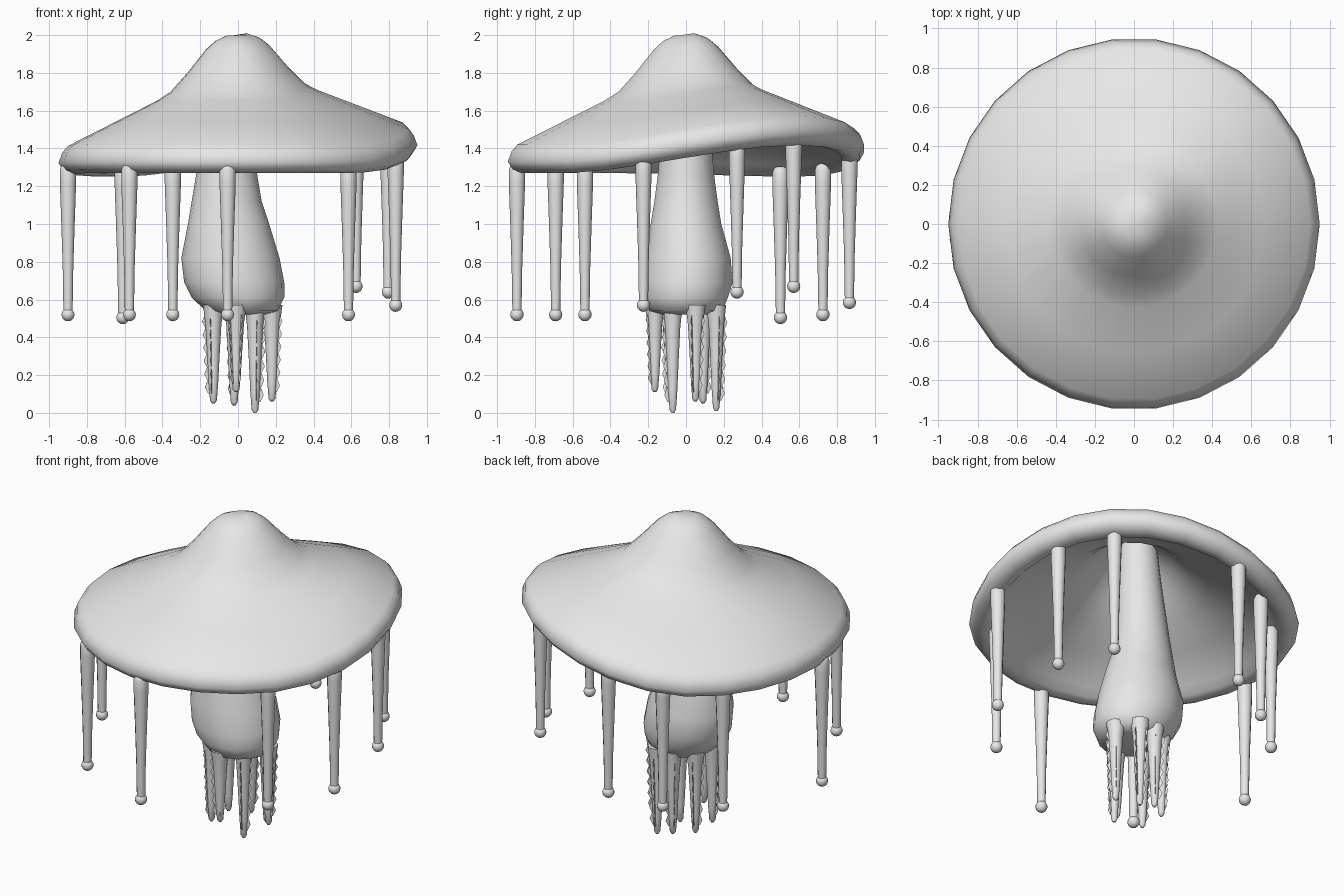
import bpy, bmesh, math
from mathutils import Matrix, Vector

if "Cube" in bpy.data.objects:
    bpy.data.objects.remove(bpy.data.objects["Cube"])

grey = bpy.data.materials.new("pale_grey")
grey.diffuse_color = (0.8, 0.8, 0.8, 1)
grey.use_nodes = True
grey.node_tree.nodes["Principled BSDF"].inputs["Base Color"].default_value = grey.diffuse_color


def finish(name, bm, angle=60):
    bmesh.ops.recalc_face_normals(bm, faces=bm.faces)
    me = bpy.data.meshes.new(name)
    bm.to_mesh(me)
    bm.free()
    me.materials.append(grey)
    ob = bpy.data.objects.new(name, me)
    bpy.context.collection.objects.link(ob)
    bpy.ops.object.select_all(action='DESELECT')
    ob.select_set(True)
    bpy.context.view_layer.objects.active = ob
    bpy.ops.object.shade_smooth_by_angle(angle=math.radians(angle))
    return ob


def loft(bm, rings, n):
    """Closed tube through (cx, cy, z, rx, ry) rings."""
    loops = []
    for cx, cy, z, rx, ry in rings:
        loops.append([bm.verts.new((cx + rx * math.cos(2 * math.pi * i / n),
                                    cy + ry * math.sin(2 * math.pi * i / n), z))
                      for i in range(n)])
    for a, b in zip(loops, loops[1:]):
        for i in range(n):
            j = (i + 1) % n
            bm.faces.new((a[i], a[j], b[j], b[i]))
    bm.faces.new(loops[0])
    bm.faces.new(loops[-1])


def lift(a):
    """The rim rises towards the back right and dips a little at the back left."""
    d = math.radians(42)
    return 0.155 * max(0, math.cos(a - d)) ** 2 - 0.02 * max(0, math.cos(a - math.radians(140))) ** 4


# cap: outer skin, rolled rim and hollow underside
profile = [(0.06, 1.998), (0.12, 1.97), (0.17, 1.925), (0.27, 1.80), (0.36, 1.70),
           (0.43, 1.655), (0.66, 1.54), (0.90, 1.42), (0.93, 1.385), (0.95, 1.33),
           (0.925, 1.29), (0.88, 1.27), (0.83, 1.285), (0.79, 1.33),
           (0.60, 1.44), (0.42, 1.55), (0.32, 1.63), (0.22, 1.73), (0.12, 1.81), (0.05, 1.83)]
bm = bmesh.new()
N = 26
loops = []
for r, z in profile:
    ring = []
    for i in range(N):
        a = 2 * math.pi * i / N
        ring.append(bm.verts.new((r * math.cos(a), r * math.sin(a), z + lift(a) * r / 0.93)))
    loops.append(ring)
for a, b in zip(loops, loops[1:]):
    for i in range(N):
        j = (i + 1) % N
        bm.faces.new((a[i], a[j], b[j], b[i]))
for ring, z in ((loops[0], 2.0), (loops[-1], 1.835)):
    c = bm.verts.new((0, 0, z))
    for i in range(N):
        bm.faces.new((ring[i], ring[(i + 1) % N], c))
finish("cap", bm)

# bulbous hanging body
bm = bmesh.new()
loft(bm, [(-0.03, 0, 1.83, 0.11, 0.11), (-0.04, 0, 1.60, 0.13, 0.125),
          (-0.06, 0, 1.27, 0.16, 0.15), (-0.06, 0, 1.12, 0.185, 0.17),
          (-0.05, 0, 1.0, 0.215, 0.19), (-0.04, 0.01, 0.82, 0.26, 0.23),
          (-0.02, 0.01, 0.69, 0.265, 0.24), (0.0, 0, 0.61, 0.245, 0.225),
          (0.02, 0, 0.54, 0.19, 0.195), (0.02, 0, 0.52, 0.12, 0.12)], 18)
finish("body", bm)

# outer tentacles with ball tips: (x, y, ball height)
outer = [(0.585, -0.535, 0.52), (0.835, -0.225, 0.57), (0.795, 0.27, 0.64),
         (0.625, 0.57, 0.67), (-0.06, 0.865, 0.585), (-0.345, 0.725, 0.52),
         (-0.61, 0.50, 0.505), (-0.90, -0.08, 0.52), (-0.575, -0.69, 0.52),
         (-0.055, -0.895, 0.52)]
for k, (x, y, z) in enumerate(outer):
    bm = bmesh.new()
    loft(bm, [(x, y, z + h, r, r) for h, r in
              ((0.0, 0.024), (0.25, 0.028), (0.5, 0.036), (0.70, 0.043),
               (0.765, 0.043), (0.79, 0.034), (0.80, 0.015))], 12)
    bmesh.ops.create_uvsphere(bm, u_segments=14, v_segments=10, radius=0.035,
                              matrix=Matrix.Translation((x, y, z)))
    finish(f"outer_tentacle_{k + 1}", bm)

# inner arms: tapered tubes with ragged frills, (x, y, tip height)
inner = [(0.09, 0.16, 0.01), (0.18, 0.05, 0.06), (0.09, -0.07, 0.0), (-0.01, -0.165, 0.11),
         (-0.13, -0.08, 0.05), (-0.13, 0.09, 0.05), (-0.02, 0.16, 0.04)]
for k, (x, y, z) in enumerate(inner):
    bm = bmesh.new()
    top = 0.57
    s = (top - z)
    loft(bm, [(x, y, z + s * t, r, r) for t, r in
              ((0, 0.008), (0.03, 0.018), (0.2, 0.025), (0.5, 0.033),
               (0.8, 0.042), (1, 0.055))], 10)
    finish(f"inner_arm_{k + 1}", bm)
    bm = bmesh.new()
    base = math.atan2(y, x)
    for turn in (0.7, -0.7):
        d = Vector((math.cos(base + turn), math.sin(base + turn), 0))
        prev = None
        for i in range(13):
            t = 0.1 + 0.8 * i / 12
            w = 0.026 + 0.022 * t + (0.016 if i % 2 else 0)
            p = Vector((x, y, z + s * t))
            cur = (bm.verts.new(p), bm.verts.new(p + d * w))
            if prev:
                bm.faces.new((prev[0], prev[1], cur[1], cur[0]))
            prev = cur
    finish(f"arm_frill_{k + 1}", bm)
